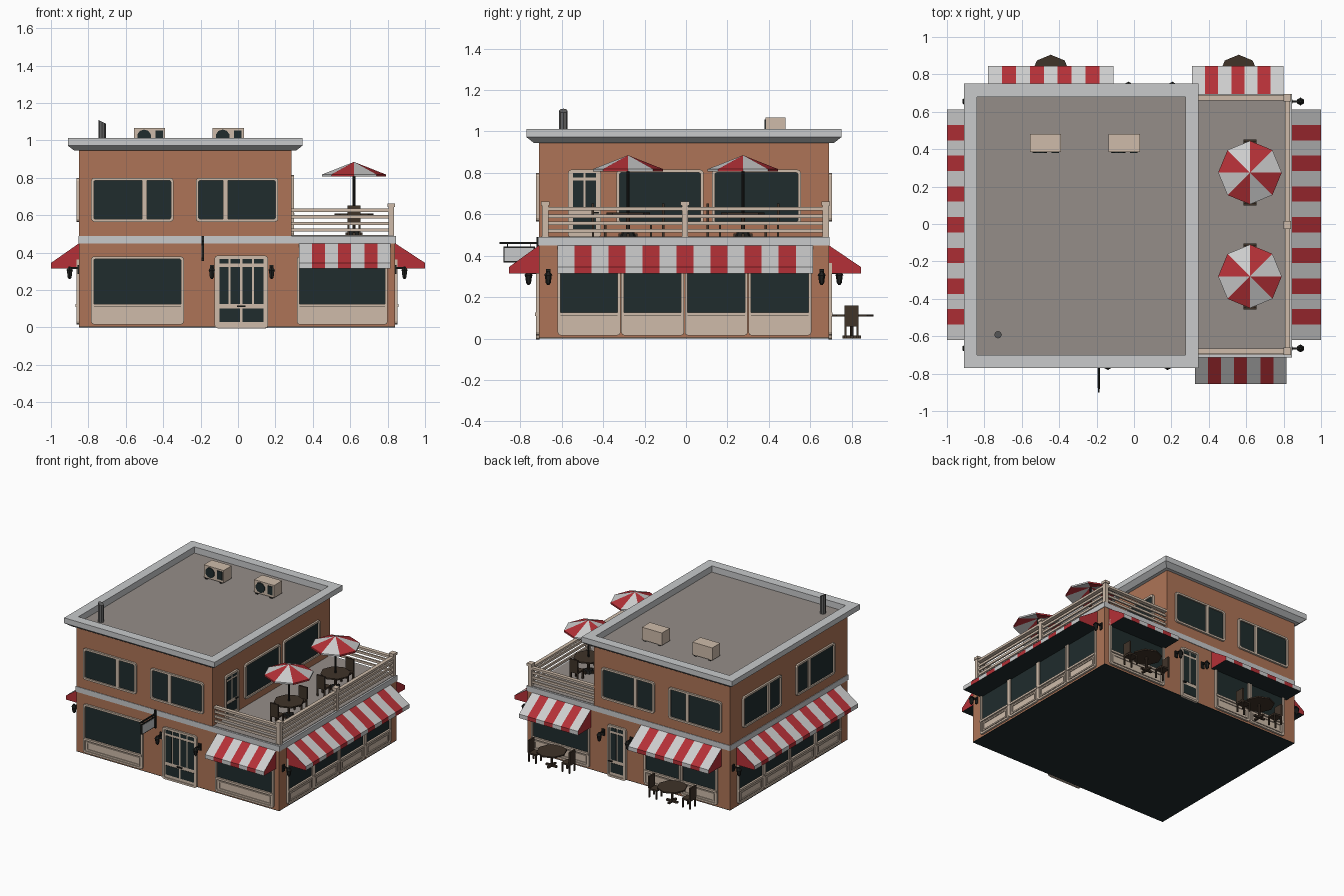
import bpy, bmesh, math
from mathutils import Matrix, Vector

if "Cube" in bpy.data.objects:
    bpy.data.objects.remove(bpy.data.objects["Cube"])

COL = {"brick": (.42, .175, .095), "cream": (.62, .50, .40), "light_trim": (.58, .59, .60),
       "roof_gray": (.30, .27, .25), "red_canvas": (.46, .03, .038), "white_canvas": (.61, .61, .61),
       "dark_glass": (.014, .025, .026), "black_metal": (.013, .014, .013),
       "dark_wood": (.05, .033, .022), "pipe_gray": (.13, .13, .13)}
MATS, NAMES = [], list(COL)
for n in NAMES:
    m = bpy.data.materials.new(n)
    m.diffuse_color = (*COL[n], 1)
    m.use_nodes = True
    m.node_tree.nodes["Principled BSDF"].inputs["Base Color"].default_value = m.diffuse_color
    MATS.append(m)
parts = {}


def bm_of(name):
    if name not in parts:
        parts[name] = bmesh.new()
    return parts[name]


def paint(verts, mat):
    for f in {f for v in verts for f in v.link_faces}:
        f.material_index = NAMES.index(mat)


def face(bm, vs, mat):
    bm.faces.new(vs).material_index = NAMES.index(mat)


def box(name, mat, lo, hi, M=Matrix()):
    lo, hi = Vector(lo), Vector(hi)
    S = Matrix.Diagonal((*[abs(a) for a in hi - lo], 1))
    r = bmesh.ops.create_cube(bm_of(name), size=1, matrix=M @ Matrix.Translation((lo + hi) / 2) @ S)
    paint(r["verts"], mat)


def cyl(name, mat, c, r1, r2, z0, z1, n=8, M=Matrix()):
    T = M @ Matrix.Translation((c[0], c[1], (z0 + z1) / 2))
    r = bmesh.ops.create_cone(bm_of(name), cap_ends=True, segments=n, radius1=r1, radius2=r2,
                              depth=z1 - z0, matrix=T)
    paint(r["verts"], mat)
    return r["verts"]


# walls: axis of the outward direction, coordinate, sign
WALLS = {"front": (1, -.71, -1), "back": (1, .69, 1), "right": (0, .84, 1),
         "left": (0, -.85, -1), "terrace": (0, .285, 1)}


def P(w, u, v, d):
    ax, c, s = WALLS[w]
    return Vector((u, c + s * d, v)) if ax == 1 else Vector((c + s * d, u, v))


def plate(name, mat, w, u0, u1, v0, v1, d0, d1):
    box(name, mat, P(w, u0, v0, d0), P(w, u1, v1, d1))


def ring(name, mat, w, u0, u1, v0, v1, t, d, r=.016):
    """Raised frame with rounded corners."""
    bm = bm_of(name)

    def loop(o, rad, depth):
        pts = []
        for k, (cu, cv) in enumerate(((u1, v1), (u0, v1), (u0, v0), (u1, v0))):
            cu += (-1 if cu == u1 else 1) * (o + rad)
            cv += (-1 if cv == v1 else 1) * (o + rad)
            for a in (0, 45, 90):
                q = math.radians(90 * k + a)
                pts.append(bm.verts.new(P(w, cu + rad * math.cos(q), cv + rad * math.sin(q), depth)))
        return pts
    L = [loop(0, r, -.002), loop(0, r, d), loop(t, r * .6, d), loop(t, r * .6, -.002)]
    for a in range(4):
        A, B = L[a], L[(a + 1) % 4]
        for i in range(12):
            j = (i + 1) % 12
            face(bm, (A[i], A[j], B[j], B[i]), mat)


def window(w, u0, u1, v0, v1, split=None):
    f = w + "_window_frames"
    ring(f, "cream", w, u0, u1, v0, v1, .014, .014)
    plate(w + "_window_glass", "dark_glass", w, u0 + .006, u1 - .006, v0 + .006, v1 - .006, -.002, .004)
    if split is not None:
        plate(f, "cream", w, split - .013, split + .013, v0 + .01, v1 - .01, 0, .013)


def shop_window(w, u0, u1):
    window(w, u0, u1, .015, .38)
    f = w + "_window_frames"
    plate(f, "cream", w, u0 + .006, u1 - .006, .02, .125, 0, .007)
    plate(f, "cream", w, u0 + .004, u1 - .004, .11, .125, 0, .018)
    ring(f, "cream", w, u0 + .025, u1 - .025, .035, .1, .01, .013, .004)


def door(w, u0, u1, v0, h, leaves):
    f, g = w + "_door", w + "_door_glass"
    ring(f, "cream", w, u0, u1, v0 - .005, v0 + h, .014, .014)
    plate(f, "cream", w, u0 + .008, u1 - .008, v0 + .002, v0 + h - .008, 0, .007)
    a, wd = u0 + .018, (u1 - u0 - .036) / leaves
    for i in range(leaves):
        s, e = a + i * wd + .007, a + (i + 1) * wd - .007
        m = (s + e) / 2
        plate(g, "dark_glass", w, s, e, v0 + .03, v0 + .1, .005, .0095)
        for p, q in ((s, m - .005), (m + .005, e)):
            plate(g, "dark_glass", w, p, q, v0 + .125, v0 + h * .84, .005, .0095)
            plate(g, "dark_glass", w, p, q, v0 + h * .885, v0 + h * .95, .005, .0095)
        x = e if i == 0 else s
        plate(w + "_door_handle", "black_metal", w, x - .015, x + .015, v0 + .11, v0 + .117, .006, .018)


def awning(w, u0, u1, n, depth):
    name = f"{w}_awning_{u0:.1f}"
    bm = bm_of(name)
    prof = ((0, .45), (depth, .345), (depth, .315), (0, .315))
    rows = [[bm.verts.new(P(w, u0 + (u1 - u0) * i / n, z, d)) for d, z in prof] for i in range(n + 1)]
    for i in range(n):
        c = "red_canvas" if i % 2 else "white_canvas"
        for k, mat in enumerate((c, c, "dark_glass", "dark_glass")):
            j = (k + 1) % 4
            face(bm, (rows[i][k], rows[i][j], rows[i + 1][j], rows[i + 1][k]), mat)
    face(bm, rows[0], "red_canvas")
    face(bm, rows[-1], "red_canvas")


def lamp(w, u):
    n, m = w + "_wall_lamps", "black_metal"
    plate(n, m, w, u - .011, u + .011, .285, .335, 0, .008)
    plate(n, m, w, u - .005, u + .005, .312, .322, 0, .055)
    c = P(w, u, 0, .05)
    cyl(n, m, c, .021, .006, .305, .325, 6)
    cyl(n, m, c, .012, .017, .268, .305, 6)
    cyl(n, m, c, .004, .012, .258, .268, 6)


def table_set(i, x, y, z, turn):
    """Round table with two chairs facing it."""
    M = Matrix.Translation((x, y, z)) @ Matrix.Rotation(math.radians(turn), 4, "Z")
    t, c, m = f"table_{i}", f"chairs_{i}", "dark_wood"
    cyl(t, m, (0, 0), .105, .105, .106, .116, 8, M)
    cyl(t, m, (0, 0), .009, .009, .01, .106, 8, M)
    box(t, m, (-.045, -.008, 0), (.045, .008, .014), M)
    box(t, m, (-.008, -.045, 0), (.008, .045, .014), M)
    for s in (-1, 1):
        C = M @ Matrix.Rotation(0 if s > 0 else math.pi, 4, "Z")
        box(c, m, (-.034, .105, .058), (.034, .175, .07), C)
        box(c, m, (-.034, .165, .07), (.034, .177, .16), C)
        for a in (-.029, .029):
            for b in (.11, .17):
                box(c, m, (a - .005, b - .005, 0), (a + .005, b + .005, .06), C)


def umbrella(i, x, y, z):
    cyl(f"umbrella_pole_{i}", "black_metal", (x, y), .007, .007, z, .87)
    cyl(f"umbrella_pole_{i}", "black_metal", (x, y), .04, .03, z, z + .02)
    bm = bm_of(f"umbrella_{i}")
    top, low = bm.verts.new((x, y, .885)), bm.verts.new((x, y, .868))
    dirs = [(math.cos(k * math.pi / 4) * .17, math.sin(k * math.pi / 4) * .17) for k in range(8)]
    A, B = [[bm.verts.new((x + a, y + b, h)) for a, b in dirs] for h in (.818, .806)]
    for k in range(8):
        j, c = (k + 1) % 8, "red_canvas" if k % 2 else "white_canvas"
        face(bm, (top, A[k], A[j]), c)
        face(bm, (A[k], B[k], B[j], A[j]), c)
        face(bm, (low, B[j], B[k]), c)


# building masses
box("ground_floor_walls", "brick", (-.85, -.71, .004), (.84, .69, .46))
box("base_plate", "dark_glass", (-.85, -.71, 0), (.84, .69, .004))
box("floor_band", "light_trim", (-.854, -.714, .45), (.844, .694, .49))
box("upper_floor_walls", "brick", (-.85, -.71, .48), (.285, .69, .95))
box("terrace_floor", "roof_gray", (.28, -.7, .485), (.83, .68, .493))

# roof cornice with recessed deck
bm = bm_of("roof")
loops = []
for o, z in ((.025, .945), (.06, .972), (.06, 1.012), (-.01, 1.012), (-.01, .965)):
    loops.append([bm.verts.new((x, y, z)) for x, y in (
        (-.85 - o, -.71 - o), (.285 + o, -.71 - o), (.285 + o, .69 + o), (-.85 - o, .69 + o))])
for A, B in zip(loops, loops[1:]):
    for i in range(4):
        j = (i + 1) % 4
        face(bm, (A[i], A[j], B[j], B[i]), "light_trim")
face(bm, loops[0], "light_trim")
face(bm, loops[-1], "roof_gray")

# roof equipment
for k, x in enumerate((-.472, -.052)):
    n = f"air_conditioner_{k}"
    box(n, "cream", (x - .083, .385, .972), (x + .083, .48, 1.066))
    for s in (-.06, .06):
        box(n + "_feet", "black_metal", (x + s - .01, .38, .965), (x + s + .01, .48, .972))
    cyl(n + "_fan", "dark_glass", (0, 0), .038, .038, -.004, .004, 10,
        Matrix.Translation((x - .03, .384, 1.02)) @ Matrix.Rotation(math.pi / 2, 4, "X"))
    box(n + "_grille", "dark_glass", (x + .03, .38, .99), (x + .072, .386, 1.053))
for v in cyl("vent_pipe", "pipe_gray", (-.727, -.592), .02, .02, .96, 1.1):
    if v.co.z > 1:
        v.co.z -= (v.co.x + .727) * .5

# windows and doors
for w in ("front", "back"):
    window(w, -.785, -.345, .565, .80, -.5)
    window(w, -.225, .215, .565, .80, -.067)
    shop_window(w, .315, .80)
shop_window("front", -.785, -.29)
shop_window("back", -.75, -.447)
shop_window("back", -.443, -.14)
for w in ("left", "right"):
    for i in range(4):
        shop_window(w, -.62 + i * .307, -.62 + i * .307 + .304)
window("left", -.545, -.09, .565, .80, -.24)
window("left", .09, .545, .565, .80, .24)
window("terrace", -.335, .085, .55, .815)
window("terrace", .125, .555, .55, .815)
door("front", -.125, .16, 0, .385, 2)
door("back", .01, .165, 0, .385, 1)
door("terrace", -.57, -.41, .493, .322, 1)

# striped awnings
awning("right", -.62, .612, 15, .16)
awning("left", -.62, .612, 15, .15)
awning("front", .325, .815, 7, .145)
awning("back", -.78, -.11, 9, .155)
awning("back", .31, .80, 7, .155)

# wall lamps
for w, us in (("front", (-.14, .18)), ("back", (-.03, .205)), ("right", (-.665, .655)), ("left", (-.665, .655))):
    for u in us:
        lamp(w, u)

# hanging sign
plate("sign_bracket", "black_metal", "front", -.195, -.181, .355, .49, 0, .012)
plate("sign_bracket", "black_metal", "front", -.192, -.184, .456, .466, 0, .19)
for d in (.04, .15):
    plate("sign_bracket", "black_metal", "front", -.19, -.186, .44, .458, d, d + .004)
plate("sign_board", "black_metal", "front", -.193, -.183, .368, .444, .02, .172)
plate("sign_face", "light_trim", "front", -.195, -.181, .374, .438, .026, .166)

# terrace railing
for z0, z1, t in ((.618, .635, .014), (.583, .6, .006), (.548, .565, .006), (.513, .53, .006)):
    for y in (-.68, .675):
        box("railing", "cream", (.285, y - t, z0), (.82, y + t, z1))
    box("railing", "cream", (.82 - t, -.69, z0), (.82 + t, .685, z1))
for y in (-.68, -.005, .675):
    box("railing_posts", "cream", (.805, y - .015, .49), (.835, y + .015, .645))
    box("railing_posts", "cream", (.8, y - .021, .643), (.84, y + .021, .662))

# furniture
for i, y in enumerate((.275, -.28)):
    table_set(i, .62, y, .493, 0)
    umbrella(i, .62, y, .493)
for i, x in enumerate((-.445, .56)):
    table_set(i + 2, x, .80, 0, 90)

# turn every collected part into an object
for name, bm in parts.items():
    bmesh.ops.recalc_face_normals(bm, faces=bm.faces)
    used = sorted({f.material_index for f in bm.faces})
    me = bpy.data.meshes.new(name)
    for f in bm.faces:
        f.material_index = used.index(f.material_index)
    for k in used:
        me.materials.append(MATS[k])
    bm.to_mesh(me)
    bm.free()
    bpy.context.collection.objects.link(bpy.data.objects.new(name, me))
